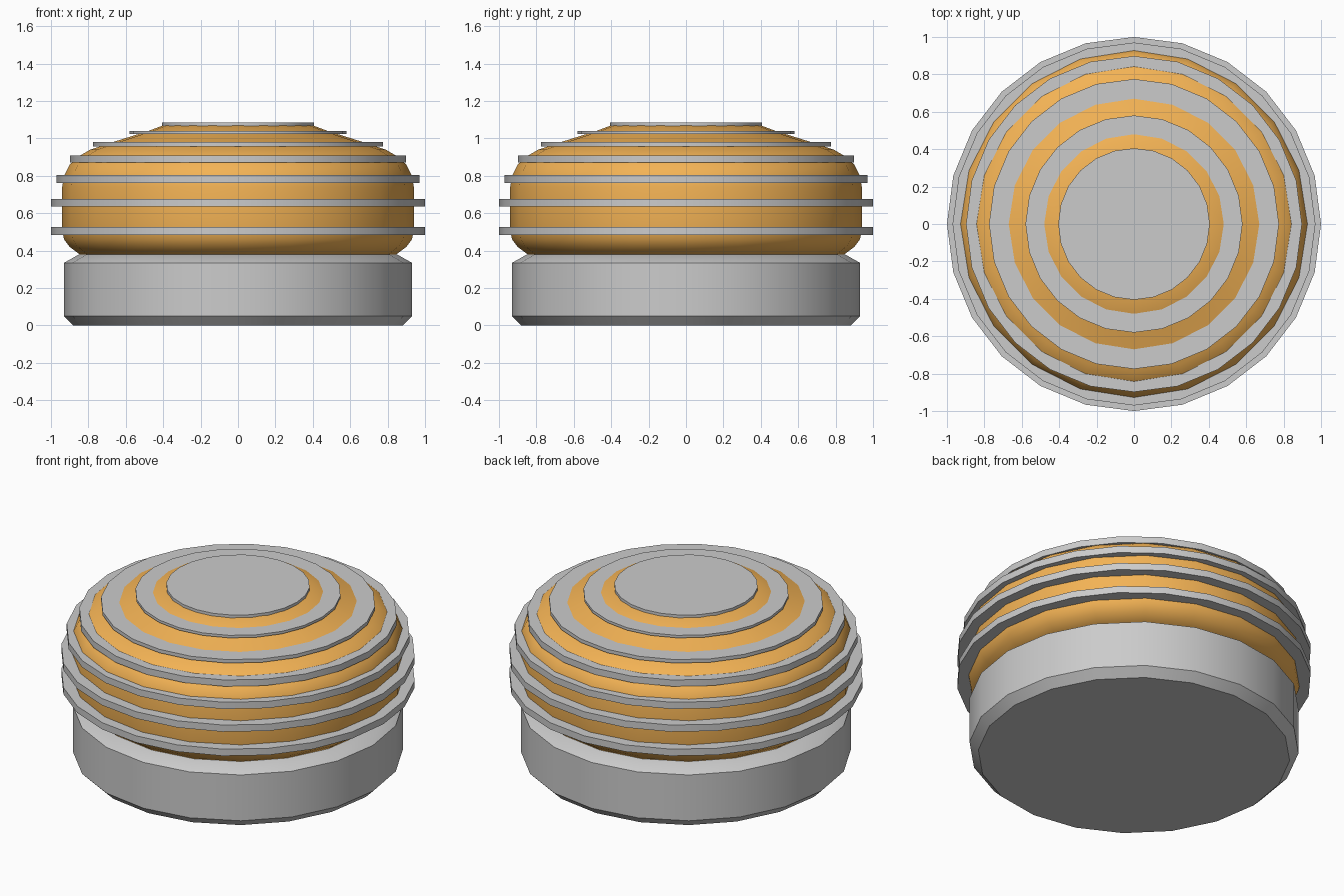
import bpy, bmesh, math

if "Cube" in bpy.data.objects:
    bpy.data.objects.remove(bpy.data.objects["Cube"])


def lathe(name, profile, sides, angle, material=None):
    """Closed solid of revolution from (radius, z) points, bottom to top."""
    bm = bmesh.new()
    rings = [[bm.verts.new((r * math.cos(2 * math.pi * i / sides),
                            r * math.sin(2 * math.pi * i / sides), z))
              for i in range(sides)] for r, z in profile]
    for a, b in zip(rings, rings[1:]):
        for i in range(sides):
            j = (i + 1) % sides
            bm.faces.new((a[i], a[j], b[j], b[i]))
    bm.faces.new(rings[0][::-1])
    bm.faces.new(rings[-1])
    mesh = bpy.data.meshes.new(name)
    bm.to_mesh(mesh)
    bm.free()
    obj = bpy.data.objects.new(name, mesh)
    bpy.context.collection.objects.link(obj)
    if material:
        mesh.materials.append(material)
    bpy.ops.object.select_all(action='DESELECT')
    obj.select_set(True)
    bpy.context.view_layer.objects.active = obj
    bpy.ops.object.shade_smooth_by_angle(angle=math.radians(angle))
    return obj


amber = bpy.data.materials.new("amber")
amber.diffuse_color = (0.9, 0.45, 0.09, 1)
amber.use_nodes = True
amber.node_tree.nodes["Principled BSDF"].inputs["Base Color"].default_value = amber.diffuse_color

# Chamfered base collar
lathe("base", [(0.88, 0), (0.93, 0.05), (0.93, 0.335), (0.85, 0.38)], 20, 30)

# Domed amber lens
lathe("lens", [(0.84, 0.375), (0.90, 0.42), (0.93, 0.46), (0.94, 0.51),
               (0.94, 0.74), (0.93, 0.80), (0.90, 0.86), (0.845, 0.908),
               (0.79, 0.94), (0.67, 0.98), (0.48, 1.04), (0.40, 1.07)],
      20, 40, amber)

# Stacked guard discs: radius, bottom, top
discs = [(1.0, 0.485, 0.527), (1.0, 0.635, 0.677), (0.97, 0.763, 0.805),
         (0.898, 0.87, 0.91), (0.775, 0.958, 0.98), (0.58, 1.024, 1.04),
         (0.405, 1.066, 1.085)]
for n, (r, z0, z1) in enumerate(discs, 1):
    lathe(f"guard_disc_{n}", [(r, z0), (r, z1)], 24, 30)
